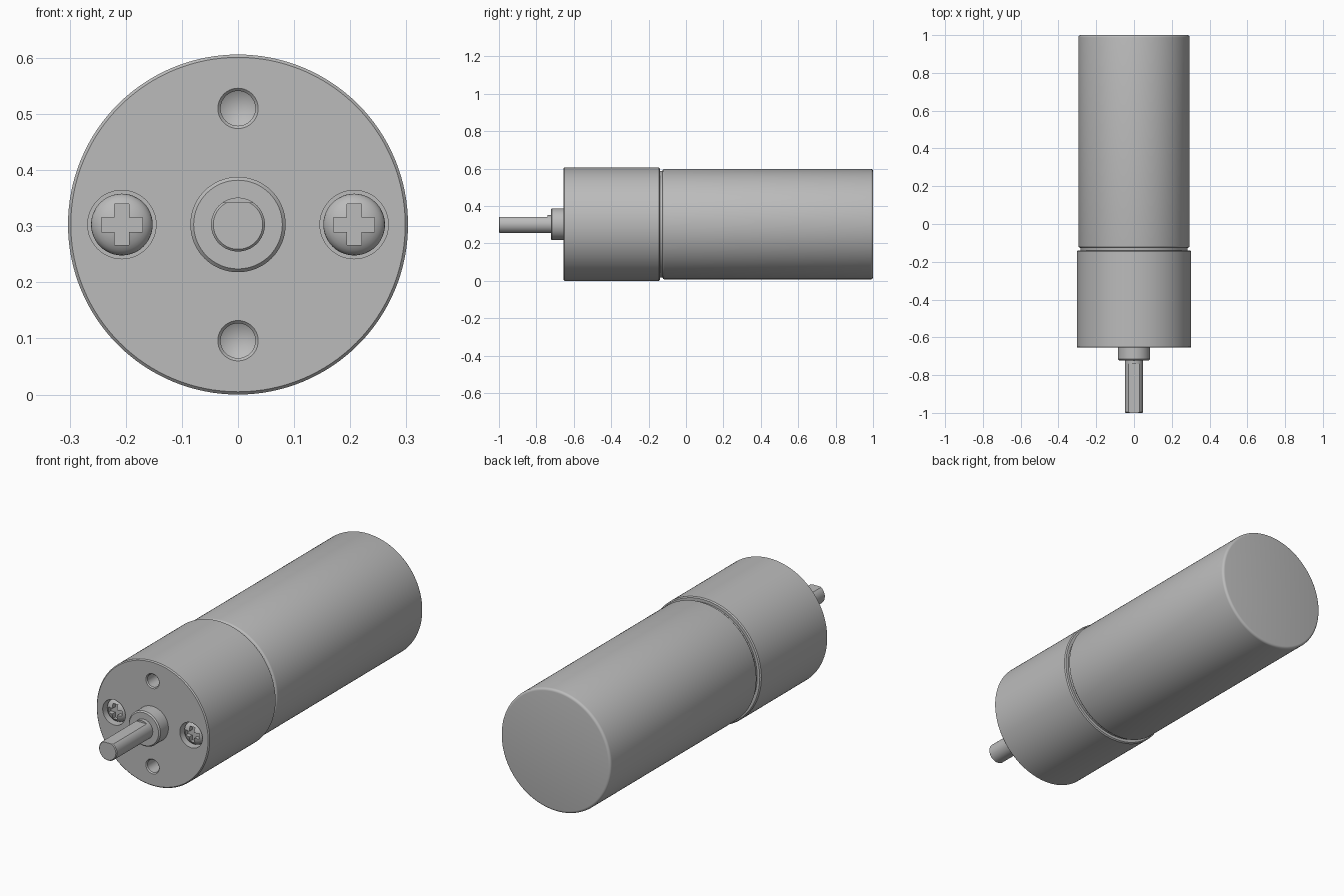
import bpy, bmesh, math
from mathutils import Matrix, Vector

if "Cube" in bpy.data.objects:
    bpy.data.objects.remove(bpy.data.objects["Cube"], do_unlink=True)

AXIS_Z = 0.303
FRONT = -0.655

steel = bpy.data.materials.new("grey steel")
steel.use_nodes = True
grey = (0.5, 0.5, 0.5, 1)
steel.diffuse_color = grey
steel.node_tree.nodes["Principled BSDF"].inputs["Base Color"].default_value = grey


def add_object(name, bm):
    bmesh.ops.recalc_face_normals(bm, faces=bm.faces)
    mesh = bpy.data.meshes.new(name)
    bm.to_mesh(mesh)
    bm.free()
    mesh.materials.append(steel)
    obj = bpy.data.objects.new(name, mesh)
    bpy.context.collection.objects.link(obj)
    return obj


def lathe(name, profile, x=0, z=0, sides=64):
    """Solid turned about the y direction from (radius, y) points; radius 0 makes a tip."""
    bm = bmesh.new()
    rings = []
    for r, y in profile:
        count = sides if r > 0 else 1
        rings.append([bm.verts.new((x + r * math.cos(a), y, AXIS_Z + z + r * math.sin(a)))
                      for a in (math.tau * i / sides for i in range(count))])
    for a, b in zip(rings, rings[1:]):
        for i in range(sides):
            j = (i + 1) % sides
            corners = [a[i % len(a)], a[j % len(a)], b[j % len(b)], b[i % len(b)]]
            bm.faces.new(list(dict.fromkeys(corners)))
    for ring in (rings[0], rings[-1]):
        if len(ring) > 1:
            bm.faces.new(ring)
    return add_object(name, bm)


def box(name, centre, size):
    bm = bmesh.new()
    bmesh.ops.create_cube(bm, size=1, matrix=Matrix.Translation(Vector(centre)) @ Matrix.Diagonal((*size, 1)))
    return add_object(name, bm)


def cut(obj, cutter):
    mod = obj.modifiers.new("cut", "BOOLEAN")
    mod.operation = "DIFFERENCE"
    mod.solver = "EXACT"
    mod.object = cutter
    bpy.context.view_layer.update()
    result = bpy.data.meshes.new_from_object(obj.evaluated_get(bpy.context.evaluated_depsgraph_get()))
    obj.modifiers.clear()
    obj.data = result
    bpy.data.objects.remove(cutter, do_unlink=True)


def arc(cr, cy, radius, start, end, steps=4):
    """Rounded corner points for a lathe profile, angles in degrees."""
    angles = [math.radians(start + (end - start) * i / steps) for i in range(steps + 1)]
    return [(cr + radius * math.cos(a), cy + radius * math.sin(a)) for a in angles]


# Main turned bodies
parts = []
motor = lathe("motor_can", [(0.284, -0.15), (0.284, -0.13)]
              + arc(0.285, -0.115, 0.01, -90, 0) + arc(0.283, 0.988, 0.012, 0, 90), sides=128)
gearbox = lathe("gearbox_housing", [(0.298, FRONT), (0.303, FRONT + 0.005), (0.303, -0.145),
                                    (0.298, -0.14)], sides=128)
boss = lathe("shaft_boss", [(0.079, -0.722), (0.085, -0.716), (0.085, FRONT + 0.002)])
shaft = lathe("output_shaft", [(0.044, -1), (0.048, -0.996), (0.048, -0.715)])
cut(shaft, box("flat_cutter", (0, -0.89, AXIS_Z + 0.089), (0.2, 0.3, 0.1)))
parts += [motor, gearbox, boss, shaft]

# Mounting holes with chamfered mouth and drilled tip
for side in (-1, 1):
    cut(gearbox, lathe("hole_cutter", [(0.042, FRONT - 0.006), (0.031, FRONT + 0.005),
                                       (0.031, FRONT + 0.09), (0, FRONT + 0.108)], z=side * 0.207, sides=40))

# Recessed cross-head screws
for side, label in ((-1, "right"), (1, "left")):
    x = side * 0.207
    cut(gearbox, lathe("recess_cutter", [(0.061, FRONT - 0.02), (0.061, FRONT + 0.045)], x=x, sides=48))
    dome = [(0.055 * math.sin(a), FRONT + 0.032 - 0.03 * math.cos(a))
            for a in (math.pi / 2 * i / 8 for i in range(9))]
    screw = lathe(label + "_screw", dome + [(0.055, FRONT + 0.05)], x=x, sides=48)
    for size in ((0.073, 0.06, 0.026), (0.026, 0.06, 0.073)):
        cut(screw, box("slot_cutter", (x, FRONT - 0.002, AXIS_Z), size))
    parts.append(screw)

# Smooth walls, crisp edges
bpy.ops.object.select_all(action="DESELECT")
for obj in parts:
    obj.select_set(True)
bpy.context.view_layer.objects.active = gearbox
bpy.ops.object.shade_smooth_by_angle(angle=math.radians(30))
